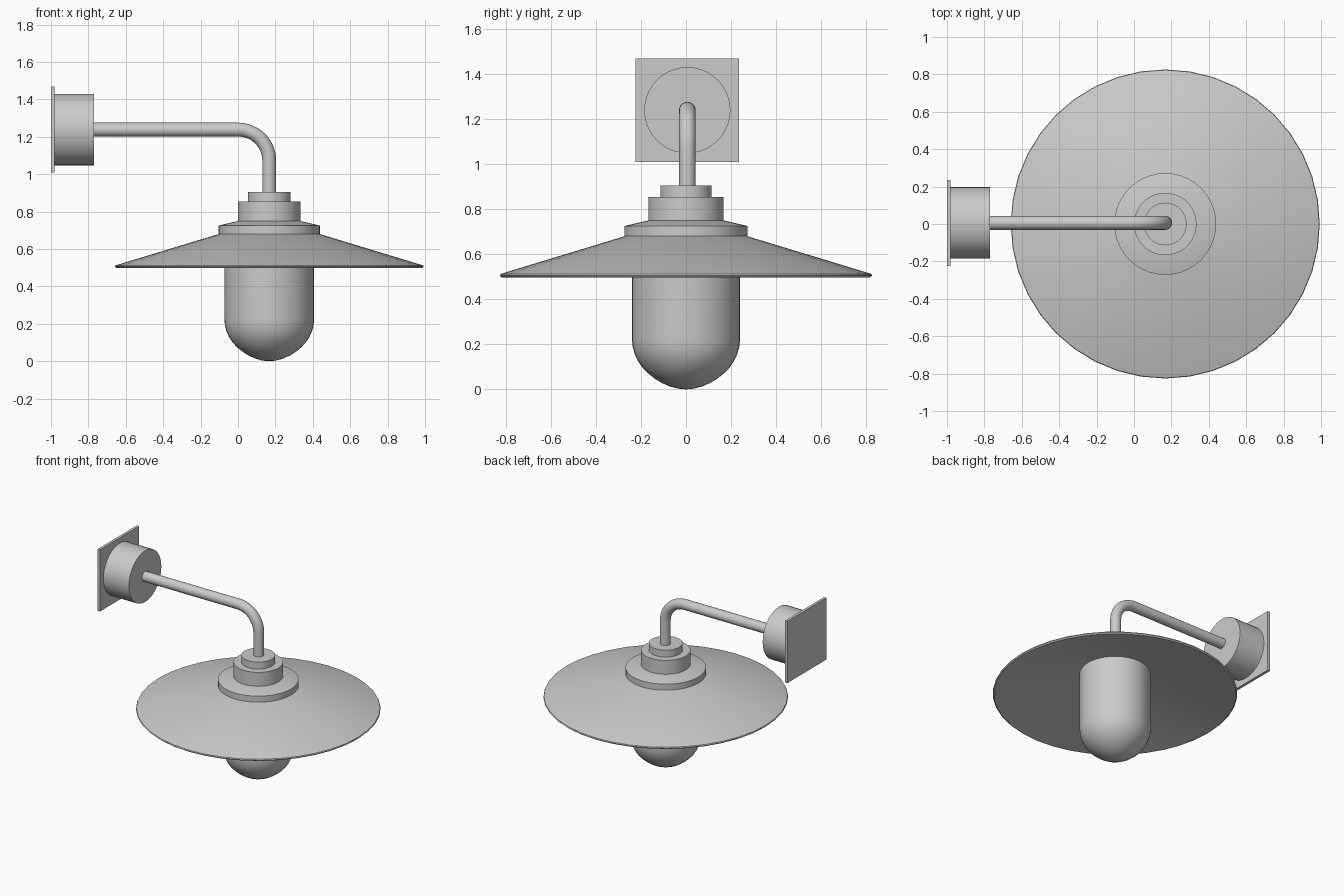
import bpy
import bmesh
import math
from mathutils import Matrix, Vector

cube = bpy.data.objects.get("Cube")
if cube:
    bpy.data.objects.remove(cube, do_unlink=True)

AXIS_X = 0.167   # vertical axis of the lamp head
ARM_Y = 0.006
ARM_Z = 1.238

metal = bpy.data.materials.new("grey metal")
metal.use_nodes = True
grey = (0.6, 0.6, 0.6, 1)
metal.diffuse_color = grey
metal.node_tree.nodes["Principled BSDF"].inputs["Base Color"].default_value = grey


def finish(name, bm, smooth=True):
    bmesh.ops.recalc_face_normals(bm, faces=bm.faces)
    mesh = bpy.data.meshes.new(name)
    bm.to_mesh(mesh)
    bm.free()
    mesh.materials.append(metal)
    obj = bpy.data.objects.new(name, mesh)
    bpy.context.collection.objects.link(obj)
    if smooth:
        bpy.ops.object.select_all(action='DESELECT')
        obj.select_set(True)
        bpy.context.view_layer.objects.active = obj
        bpy.ops.object.shade_smooth_by_angle(angle=math.radians(30))
    return obj


def lathe(name, profile, segments=40):
    """Spin an (r, z) profile around the lamp axis."""
    bm = bmesh.new()
    verts = [bm.verts.new((r, 0, z)) for r, z in profile]
    edges = [bm.edges.new(pair) for pair in zip(verts, verts[1:])]
    bmesh.ops.spin(bm, geom=verts + edges, cent=(0, 0, 0), axis=(0, 0, 1),
                   angle=math.tau, steps=segments)
    bmesh.ops.remove_doubles(bm, verts=bm.verts, dist=0.0005)
    bmesh.ops.translate(bm, verts=bm.verts, vec=(AXIS_X, 0, 0))
    return finish(name, bm)


# Wide conical shade: thin shell with a rounded rim
lathe("shade", [(0, 0.68), (0.27, 0.68), (0.81, 0.516), (0.823, 0.512),
                (0.826, 0.505), (0.818, 0.497), (0.80, 0.499),
                (0.26, 0.655), (0, 0.655)])

# Stepped neck above the shade
lathe("shade_collar", [(0, 0.68), (0.272, 0.68), (0.272, 0.725),
                       (0.165, 0.75), (0, 0.75)])
lathe("lamp_holder", [(0, 0.74), (0.167, 0.74), (0.167, 0.853), (0, 0.853)])
lathe("neck_cap", [(0, 0.85), (0.114, 0.85), (0.114, 0.905), (0, 0.905)])

# Glass globe with a slightly pointed dome
dome = [(0.24 * math.sin(a), 0.225 - 0.215 * math.cos(a) - 0.01 * math.cos(a) ** 8)
        for a in (i * math.pi / 20 for i in range(11))]
lathe("globe", dome + [(0.24, 0.66), (0, 0.66)])

# Bent arm: a straight run, a quarter bend and a drop, swept with a round section
BEND = 0.165
path = [Vector((-0.78, ARM_Y, ARM_Z))]
for i in range(13):
    a = i * math.pi / 24
    path.append(Vector((AXIS_X - BEND + BEND * math.sin(a), ARM_Y,
                        ARM_Z - BEND + BEND * math.cos(a))))
path.append(Vector((AXIS_X, ARM_Y, 0.89)))
bm = bmesh.new()
rings = []
for i, p in enumerate(path):
    tangent = (path[min(i + 1, len(path) - 1)] - path[max(i - 1, 0)]).normalized()
    if i == 1:
        tangent = Vector((1, 0, 0))
    if i == len(path) - 2:
        tangent = Vector((0, 0, -1))
    side = Vector((0, 1, 0))
    up = side.cross(tangent)
    rings.append([bm.verts.new(p + 0.037 * (side * math.cos(t) + up * math.sin(t)))
                  for t in (k * math.tau / 20 for k in range(20))])
for a, b in zip(rings, rings[1:]):
    for k in range(20):
        n = (k + 1) % 20
        bm.faces.new((a[k], a[n], b[n], b[k]))
bm.faces.new(rings[0])
bm.faces.new(rings[-1])
finish("arm", bm)

# Round wall canister
bm = bmesh.new()
bmesh.ops.create_cone(bm, cap_ends=True, segments=40, radius1=0.191, radius2=0.191,
                      depth=0.21,
                      matrix=Matrix.Translation((-0.875, ARM_Y, ARM_Z))
                      @ Matrix.Rotation(math.pi / 2, 4, 'Y'))
finish("wall_canister", bm)

# Square wall plate
bm = bmesh.new()
bmesh.ops.create_cube(bm, size=1, matrix=Matrix.Translation((-0.99, ARM_Y, ARM_Z))
                      @ Matrix.Diagonal((0.02, 0.46, 0.46, 1)))
finish("wall_plate", bm, smooth=False)
